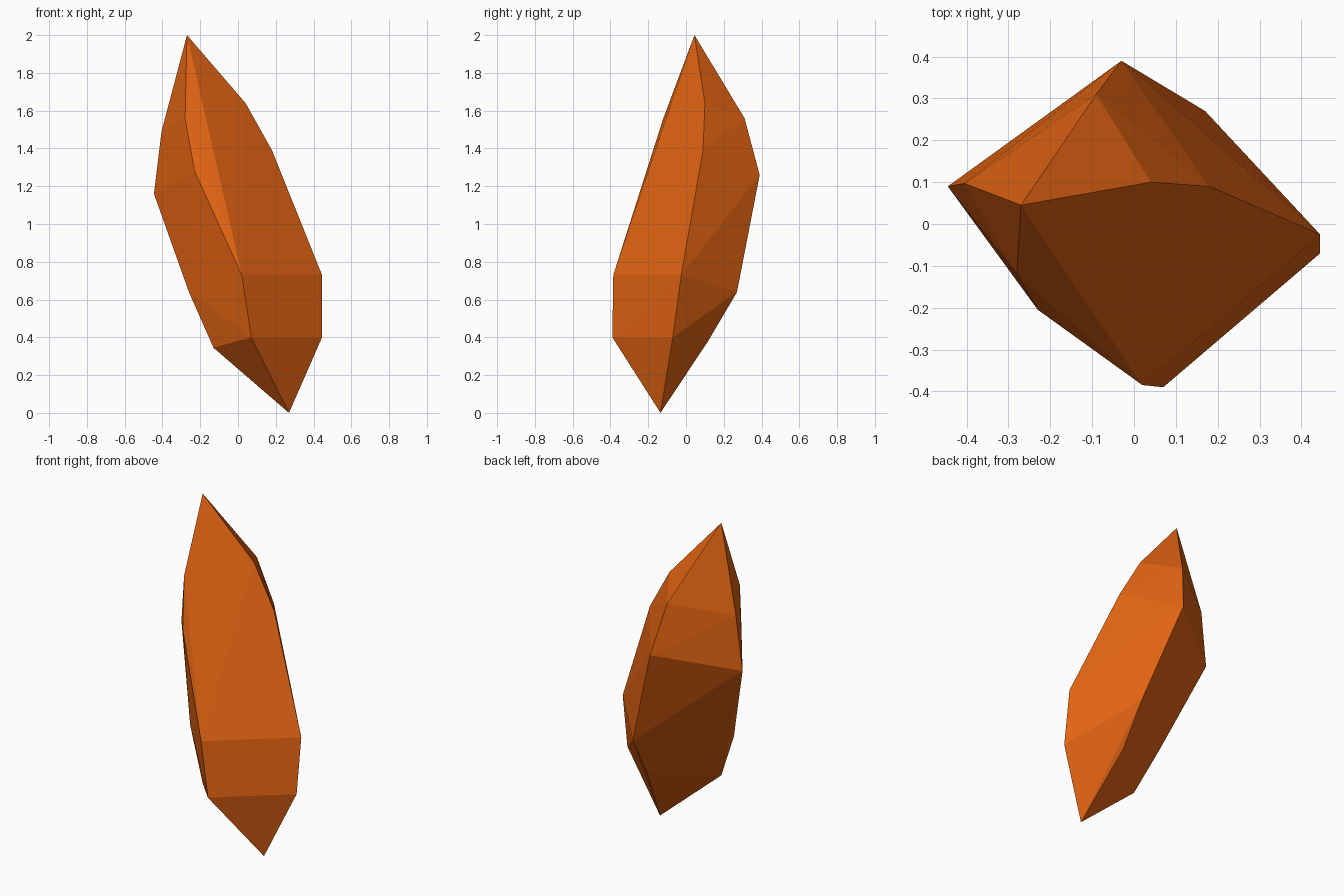
import bpy
import bmesh

default_cube = bpy.data.objects.get("Cube")
if default_cube:
    bpy.data.objects.remove(default_cube, do_unlink=True)


def make_material(name, colour):
    material = bpy.data.materials.new(name)
    material.use_nodes = True
    material.diffuse_color = colour
    shader = next(n for n in material.node_tree.nodes if n.type == "BSDF_PRINCIPLED")
    shader.inputs["Base Color"].default_value = colour
    shader.inputs["Roughness"].default_value = 0.8
    return material


# Tilted four-sided shard: two tips and four ridges running between them
top_tip = (-0.27, 0.045, 2.0)
bottom_tip = (0.27, -0.135, 0.0)
front_ridge = [(-0.28, -0.12, 1.56), (-0.23, -0.205, 1.28),
               (0.02, -0.385, 0.73), (0.07, -0.39, 0.4)]
left_ridge = [(0.04, 0.1, 1.64), (0.18, 0.09, 1.39),
              (0.445, -0.025, 0.73), (0.445, -0.07, 0.4)]
back_ridge = [(-0.09, 0.31, 1.56), (-0.03, 0.39, 1.26),
              (0.17, 0.27, 0.64), (0.18, 0.12, 0.385)]
right_ridge = [(-0.405, 0.097, 1.49), (-0.445, 0.09, 1.16),
               (-0.26, -0.09, 0.64), (-0.13, -0.155, 0.345)]


def build_shard(name, tips, ridges, material):
    """Stretch flat facets tightly over the tips and ridge points."""
    bm = bmesh.new()
    for point in tips:
        bm.verts.new(point)
    for ridge in ridges:
        for point in ridge:
            bm.verts.new(point)
    bmesh.ops.convex_hull(bm, input=list(bm.verts))
    bmesh.ops.recalc_face_normals(bm, faces=list(bm.faces))
    mesh = bpy.data.meshes.new(name)
    bm.to_mesh(mesh)
    bm.free()
    mesh.materials.append(material)
    shard = bpy.data.objects.new(name, mesh)
    bpy.context.collection.objects.link(shard)
    return shard


orange = make_material("burnt_orange", (0.75, 0.125, 0.006, 1.0))
build_shard("crystal_shard", (top_tip, bottom_tip),
            (front_ridge, left_ridge, back_ridge, right_ridge), orange)
